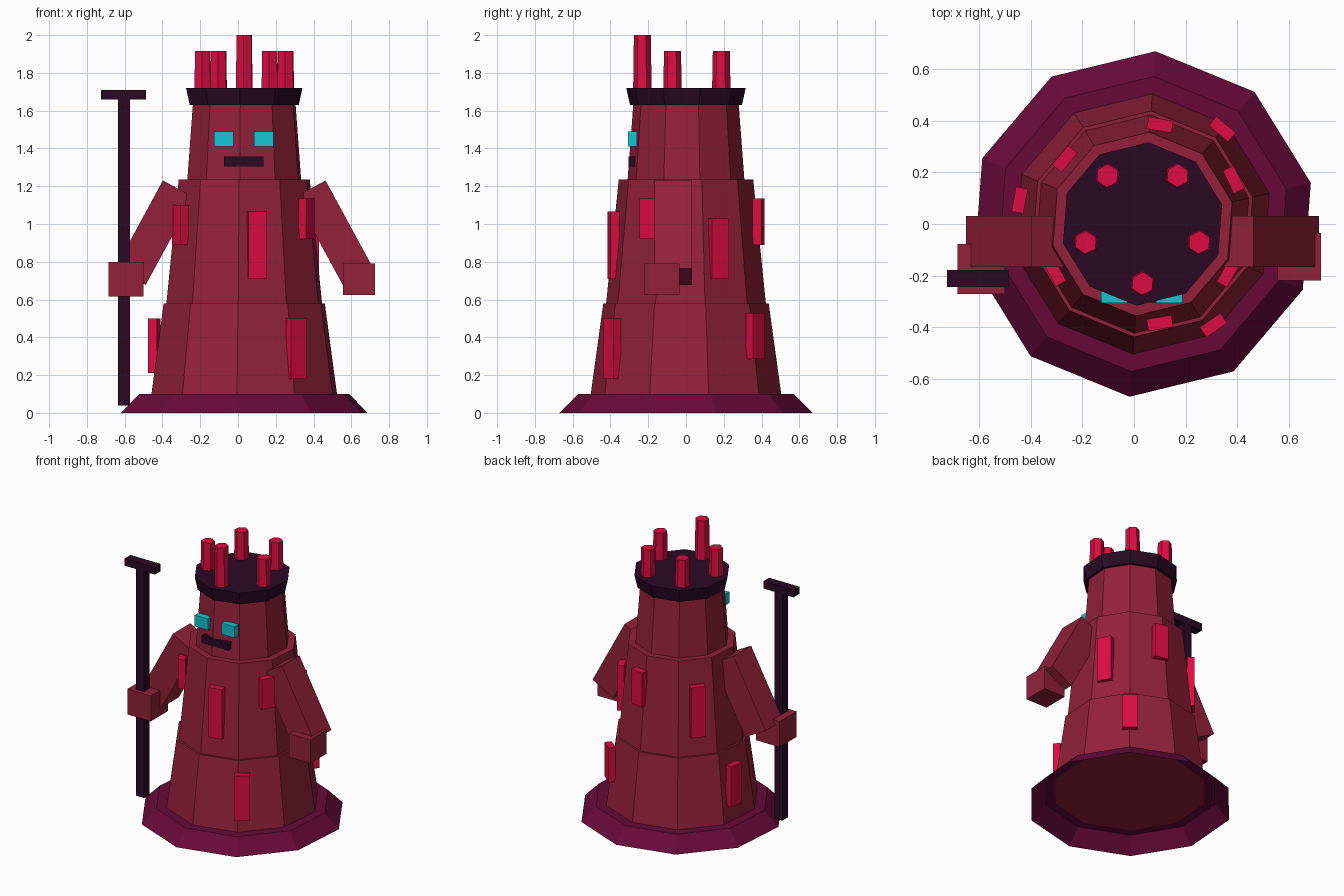
import bpy, bmesh, math
from mathutils import Matrix, Vector

cube = bpy.data.objects.get("Cube")
if cube:
    bpy.data.objects.remove(cube, do_unlink=True)

CX = 0.033                    # tower axis
TURN = math.radians(13.7)     # tower facet rotation


def material(name, r, g, b):
    def lin(c):
        c /= 255
        return c / 12.92 if c <= 0.04045 else ((c + 0.055) / 1.055) ** 2.4
    col = (lin(r), lin(g), lin(b), 1)
    m = bpy.data.materials.new(name)
    m.use_nodes = True
    m.diffuse_color = col
    bsdf = next(n for n in m.node_tree.nodes if n.type == "BSDF_PRINCIPLED")
    bsdf.inputs["Base Color"].default_value = col
    bsdf.inputs["Roughness"].default_value = 0.8
    return m


BRICK = material("brick red", 148, 33, 59)
PINK = material("crimson", 222, 12, 67)
PLUM = material("plum", 104, 10, 57)
DARK = material("dark violet", 43, 10, 35)
CYAN = material("cyan", 14, 199, 214)


def finish(name, bm, mat):
    mesh = bpy.data.meshes.new(name)
    bm.to_mesh(mesh)
    bm.free()
    mesh.materials.append(mat)
    obj = bpy.data.objects.new(name, mesh)
    bpy.context.collection.objects.link(obj)
    return obj


def box(name, mat, center, size, rot=None):
    bm = bmesh.new()
    m = Matrix.Translation(center) @ (rot or Matrix()) @ Matrix.Diagonal((*size, 1))
    bmesh.ops.create_cube(bm, size=1, matrix=m)
    return finish(name, bm, mat)


def lathe(name, mat, profile, sides, center=(CX, 0), turn=TURN, caps=True):
    """Faceted solid from (radius, height) pairs, listed bottom to top."""
    bm = bmesh.new()
    rings = []
    for r, z in profile:
        rings.append([bm.verts.new((center[0] + r * math.cos(turn + i * math.tau / sides),
                                    center[1] + r * math.sin(turn + i * math.tau / sides), z))
                      for i in range(sides)])
    for a, b in zip(rings, rings[1:]):
        for i in range(sides):
            j = (i + 1) % sides
            bm.faces.new((a[i], a[j], b[j], b[i]))
    if caps:
        bm.faces.new(rings[0][::-1])
        bm.faces.new(rings[-1])
    return finish(name, bm, mat)


# Tower tiers, flared foot (a thin hollow skirt) and crown
lathe("foot_skirt", PLUM, [(0.671, 0), (0.573, 0.1), (0.5, 0.1)], 10, caps=False)
lathe("lower_tier", BRICK, [(0.506, 0.097), (0.439, 0.58)], 10)
lathe("middle_tier", BRICK, [(0.424, 0.58), (0.357, 1.235)], 10)
lathe("head_tier", BRICK, [(0.31, 1.235), (0.28, 1.63)], 10)
lathe("crown_band", DARK, [(0.297, 1.63), (0.317, 1.72)], 10)

# Crown spikes, the front one taller
for i in range(5):
    a = -math.pi / 2 + i * math.tau / 5
    top = 2.0 if i == 0 else 1.915
    lathe(f"crown_spike_{i + 1}", PINK, [(0.049, 1.71), (0.045, top)], 6,
          (CX + 0.231 * math.cos(a), 0.231 * math.sin(a)), TURN + math.radians(12))

# Face
for side, x in (("right", -0.076), ("left", 0.136)):
    box(f"{side}_eye", CYAN, (x, -0.283, 1.449), (0.103, 0.046, 0.08))
box("mouth", DARK, (0.031, -0.287, 1.331), (0.21, 0.036, 0.052))

# Arms, mirrored about the tower axis
for side, s in (("left", 1), ("right", -1)):
    tilt = Matrix.Rotation(s * math.atan2(0.46, 0.25), 4, "Y")
    box(f"{side}_arm", BRICK, (CX + s * 0.476, -0.068, 0.954), (0.529, 0.198, 0.184), tilt)
box("left_hand", BRICK, (0.64, -0.127, 0.708), (0.168, 0.183, 0.168))
box("right_hand", BRICK, (-0.592, -0.174, 0.708), (0.185, 0.193, 0.182))

# Staff
box("staff_pole", DARK, (-0.603, -0.211, 0.85), (0.063, 0.063, 1.62))
box("staff_crossbar", DARK, (-0.605, -0.211, 1.684), (0.238, 0.065, 0.052))

# Raised bricks: angle, distance from axis, bottom, top
bricks = [(-80, 0.39, 0.71, 1.065), (-55, 0.479, 0.18, 0.5), (-30, 0.383, 0.92, 1.135),
          (26, 0.393, 0.71, 1.03), (50, 0.48, 0.285, 0.53), (80, 0.39, 0.89, 1.135),
          (140, 0.393, 0.71, 1.07), (169, 0.485, 0.21, 0.5), (209, 0.388, 0.89, 1.1)]
for n, (deg, r, low, high) in enumerate(bricks, 1):
    rot = Matrix.Rotation(math.radians(deg), 4, "Z")
    pos = rot @ Vector((r, 0, 0)) + Vector((CX, 0, (low + high) / 2))
    box(f"raised_brick_{n}", PINK, pos, (0.047, 0.098, high - low), rot)
